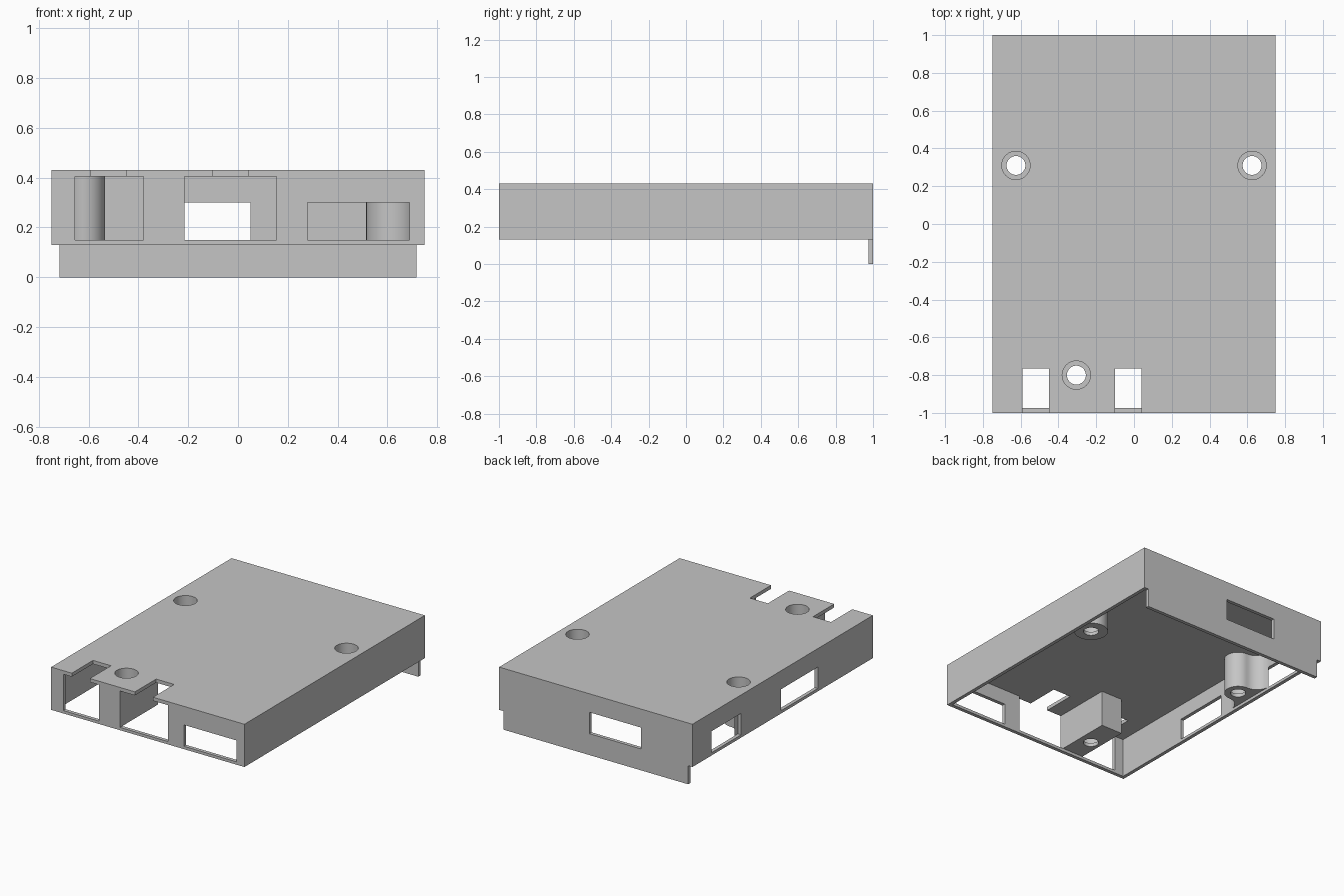
import bpy, bmesh
from math import sin, cos, pi, radians

cube = bpy.data.objects.get("Cube")
if cube:
    bpy.data.objects.remove(cube)

WALL, HALF_X, HALF_Y = 0.025, 0.75, 1.0
BASE, TOP, SILL = 0.13, 0.43, 0.15
ROOF, LINTEL = TOP - WALL, 0.30
IN_X, IN_Y = HALF_X - WALL, HALF_Y - WALL

grey = bpy.data.materials.new("plain grey")
grey.use_nodes = True
grey.diffuse_color = (0.56, 0.56, 0.56, 1)
grey.node_tree.nodes["Principled BSDF"].inputs["Base Color"].default_value = (0.56, 0.56, 0.56, 1)


def prism(name, outline, z0, z1):
    """Extrude a flat counter-clockwise outline from z0 up to z1."""
    bm = bmesh.new()
    face = bm.faces.new([bm.verts.new((x, y, z0)) for x, y in outline])
    up = bmesh.ops.extrude_face_region(bm, geom=[face])["geom"]
    for v in up:
        if isinstance(v, bmesh.types.BMVert):
            v.co.z = z1
    bmesh.ops.recalc_face_normals(bm, faces=bm.faces)
    mesh = bpy.data.meshes.new(name)
    bm.to_mesh(mesh)
    bm.free()
    mesh.materials.append(grey)
    obj = bpy.data.objects.new(name, mesh)
    bpy.context.collection.objects.link(obj)
    return obj


def box(name, x0, x1, y0, y1, z0, z1):
    return prism(name, [(x0, y0), (x1, y0), (x1, y1), (x0, y1)], z0, z1)


def arc(cx, cy, r, start, end, steps):
    angles = [start + (end - start) * i / steps for i in range(steps + 1)]
    return [(cx + r * cos(a), cy + r * sin(a)) for a in angles]


def cylinder(name, x, y, r, z0, z1):
    return prism(name, arc(x, y, r, 0, 2 * pi, 48)[:-1], z0, z1)


def cut(obj, cutter):
    """Subtract the cutter, bake the result and discard the cutter."""
    cutter.hide_render = True
    mod = obj.modifiers.new("cut", "BOOLEAN")
    mod.operation, mod.solver, mod.object = "DIFFERENCE", "EXACT", cutter
    graph = bpy.context.evaluated_depsgraph_get()
    mesh = bpy.data.meshes.new_from_object(obj.evaluated_get(graph))
    obj.modifiers.clear()
    obj.data = mesh
    bpy.data.objects.remove(cutter)


# Open-bottomed shell
shell = box("shell", -HALF_X, HALF_X, -HALF_Y, HALF_Y, BASE, TOP)
cut(shell, box("cavity", -IN_X, IN_X, -IN_Y, IN_Y, 0, ROOF))

# Front port openings
for x0, x1, z1 in [(-0.655, -0.38, ROOF), (-0.215, 0.155, ROOF), (0.28, 0.69, LINTEL)]:
    cut(shell, box("front_port", x0, x1, -1.1, -0.95, SILL, z1))

# Roof notches above the two tall ports
for x0 in (-0.59, -0.10):
    cut(shell, box("roof_notch", x0, x0 + 0.14, -1.1, -0.765, ROOF - 0.01, 0.5))

# Side and back windows
for y0, y1 in [(0.46, 0.79), (-0.39, 0.02)]:
    cut(shell, box("side_window", -0.8, -0.7, y0, y1, SILL, LINTEL))
cut(shell, box("back_window", -0.35, 0.05, 0.95, 1.1, SILL, LINTEL))

# Tab hanging below the back wall
box("back_tab", -0.717, 0.717, IN_Y, HALF_Y, 0, BASE)

# Screw posts: a square one in front, a flared one and a round one at the sides
front_post = box("front_post", -0.38, -0.215, -IN_Y, -0.58, SILL, ROOF)
round_post = cylinder("round_post", 0.625, 0.31, 0.11, SILL, ROOF)
cx, cy, r, flare = -0.625, 0.31, 0.09, 0.1
outline = arc(cx, cy + r + flare, flare, pi, 1.5 * pi, 12)
outline += arc(cx, cy, r, pi / 2, -pi / 2, 24)[1:-1]
outline += arc(cx, cy - r - flare, flare, pi / 2, pi, 12)
flared_post = prism("flared_post", outline[::-1], SILL, ROOF)

# Counterbored screw holes through roof and posts
for post, x, y in [(front_post, -0.305, -0.8), (round_post, 0.625, 0.31), (flared_post, cx, cy)]:
    for part in (post, shell):
        cut(part, cylinder("bore", x, y, 0.075, SILL + WALL, 0.5))
    cut(post, cylinder("screw_hole", x, y, 0.05, 0.1, 0.3))

# Smooth the round walls, keep the edges sharp
bpy.ops.object.select_all(action="DESELECT")
for obj in (shell, front_post, round_post, flared_post):
    obj.select_set(True)
bpy.context.view_layer.objects.active = shell
bpy.ops.object.shade_smooth_by_angle(angle=radians(30))
